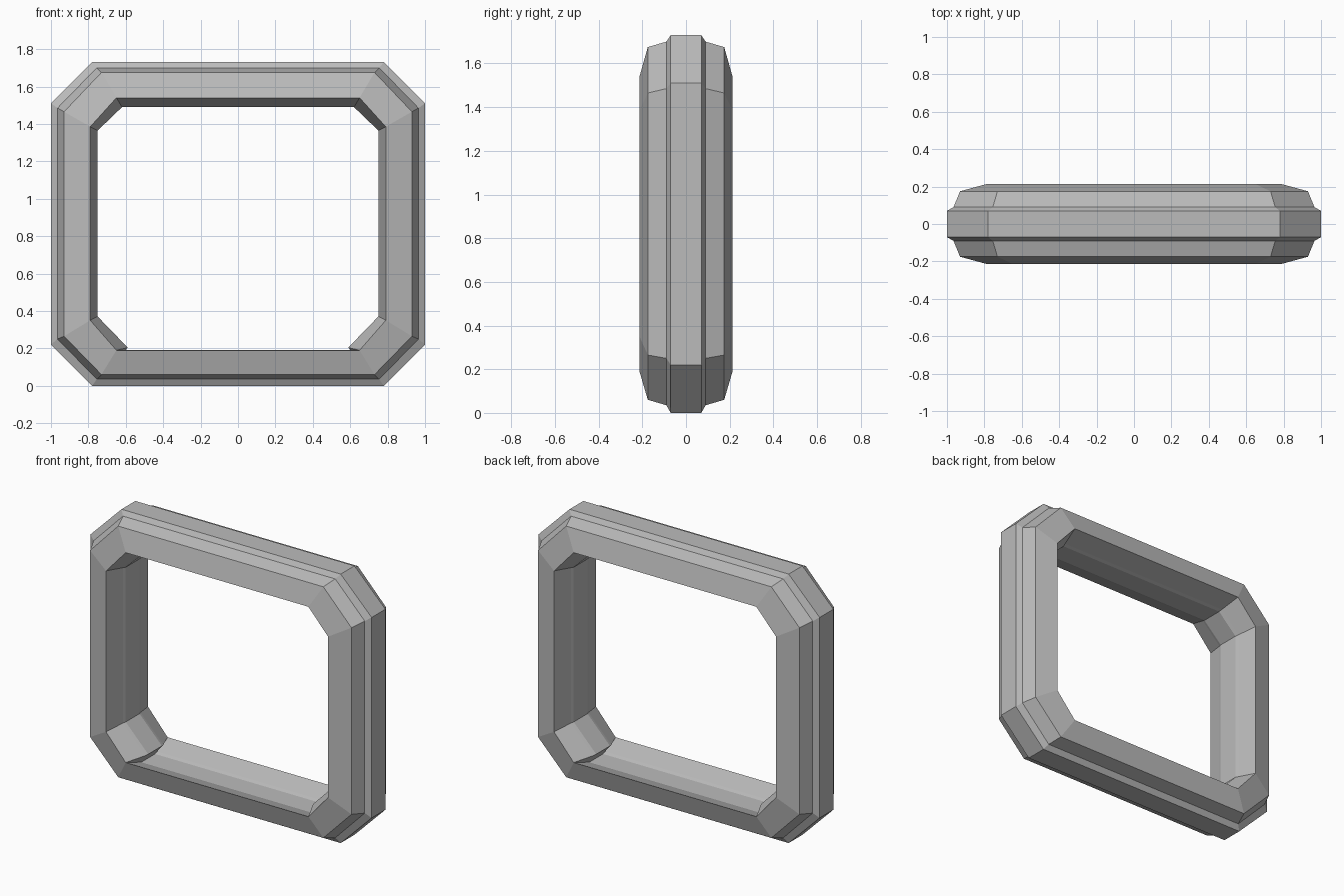
import bpy
import bmesh

cube = bpy.data.objects.get("Cube")
if cube:
    bpy.data.objects.remove(cube)

grey = bpy.data.materials.new("plain_grey")
grey.use_nodes = True
colour = (0.5, 0.5, 0.5, 1)
grey.diffuse_color = colour
grey.node_tree.nodes["Principled BSDF"].inputs["Base Color"].default_value = colour


def ring(bm, y, side, top, bottom):
    """Chamfered loop; side = (x, low z, high z), top = (x, z), bottom = [(x, z), ...]."""
    x, low, high = side
    half = [top, (x, high), (x, low)] + bottom
    points = half + [(-px, pz) for px, pz in reversed(half)]
    return [bm.verts.new((px, y, pz)) for px, pz in points]


# Half of the cross-section, from the outer rim round to the inner ridge
profile = [
    (0.07, (1.0, 0.22, 1.51), (0.78, 1.73), [(0.78, 0.0)] * 2),
    (0.09, (0.965, 0.25, 1.485), (0.755, 1.70), [(0.755, 0.035)] * 2),
    (0.175, (0.93, 0.265, 1.465), (0.73, 1.675), [(0.73, 0.06)] * 2),
    (0.213, (0.79, 0.35, 1.385), (0.65, 1.54), [(0.65, 0.19)] * 2),
    (0.09, (0.757, 0.368, 1.368), (0.625, 1.498), [(0.595, 0.203), (0.64, 0.148)]),
    (0.07, (0.75, 0.37, 1.365), (0.62, 1.49), [(0.59, 0.205), (0.64, 0.14)]),
]

# Close the section with its mirror image and bridge neighbouring loops
bm = bmesh.new()
rings = [ring(bm, y, *rest) for y, *rest in profile]
rings += [ring(bm, -y, *rest) for y, *rest in reversed(profile)]
for a, b in zip(rings, rings[1:] + rings[:1]):
    for i in range(len(a)):
        j = (i + 1) % len(a)
        bm.faces.new((a[i], a[j], b[j], b[i]))
bmesh.ops.remove_doubles(bm, verts=bm.verts, dist=0.0005)
bmesh.ops.recalc_face_normals(bm, faces=bm.faces)

mesh = bpy.data.meshes.new("frame")
bm.to_mesh(mesh)
bm.free()
mesh.materials.append(grey)
frame = bpy.data.objects.new("frame", mesh)
bpy.context.collection.objects.link(frame)
